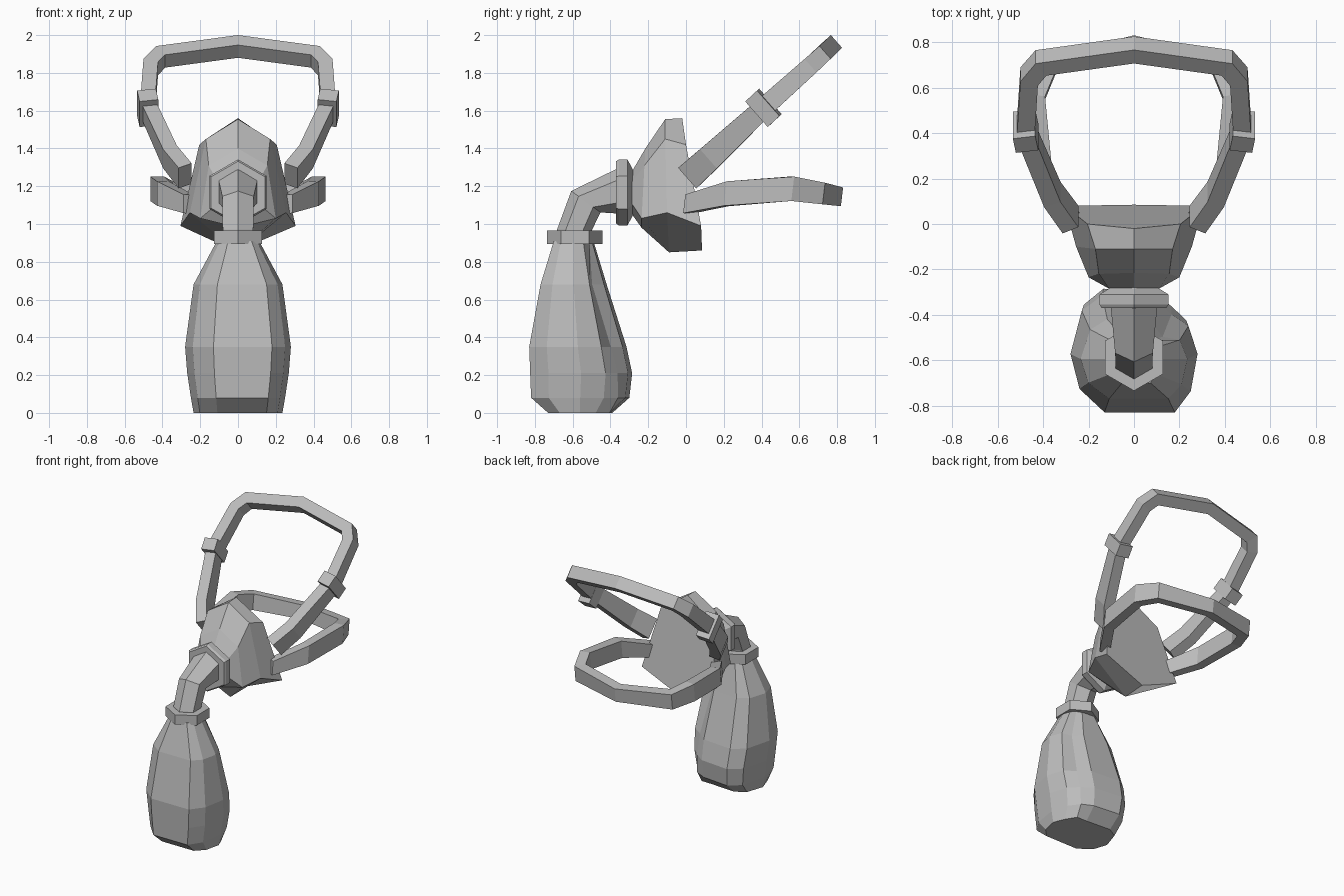
import bpy
from mathutils import Vector
from math import sin, cos, pi

cube = bpy.data.objects.get("Cube")
if cube:
    bpy.data.objects.remove(cube)

grey = bpy.data.materials.new("plain_grey")
grey.use_nodes = True
grey.diffuse_color = (0.5, 0.5, 0.5, 1)
grey.node_tree.nodes["Principled BSDF"].inputs["Base Color"].default_value = (0.5, 0.5, 0.5, 1)


def loft(name, rings):
    """Skin a list of equal-length rings and cap both ends."""
    n = len(rings[0])
    verts = [v for ring in rings for v in ring]
    faces = [tuple(range(n))[::-1], tuple(range(len(verts) - n, len(verts)))]
    for r in range(len(rings) - 1):
        for i in range(n):
            j = (i + 1) % n
            faces.append((r * n + i, r * n + j, (r + 1) * n + j, (r + 1) * n + i))
    mesh = bpy.data.meshes.new(name)
    mesh.from_pydata(verts, [], faces)
    mesh.materials.append(grey)
    obj = bpy.data.objects.new(name, mesh)
    bpy.context.collection.objects.link(obj)
    bpy.context.view_layer.objects.active = obj
    bpy.ops.object.mode_set(mode='EDIT')
    bpy.ops.mesh.select_all(action='SELECT')
    bpy.ops.mesh.normals_make_consistent(inside=False)
    bpy.ops.object.mode_set(mode='OBJECT')


def hexagon(centre, radius, up):
    """Hexagon with a corner along 'up', lying across the model's x axis."""
    up = Vector(up).normalized()
    side = Vector((1, 0, 0))
    return [Vector(centre) + radius * (up * cos(k * pi / 3) + side * sin(k * pi / 3))
            for k in range(6)]


def sweep(name, path, normal, widths, depth):
    """Rectangular band along a path; widths run along the normal."""
    path = [Vector(p) for p in path]
    normal = Vector(normal).normalized()
    rings = []
    for i, p in enumerate(path):
        a = (p - path[max(i - 1, 0)]).normalized()
        b = (path[min(i + 1, len(path) - 1)] - p).normalized()
        t = (a + b).normalized()
        mitre = 1 / max(t.dot(b if b.length else a), 0.6)
        across = t.cross(normal).normalized() * depth / 2 * mitre
        up = normal * widths[i] / 2
        rings.append([p + across + up, p - across + up, p - across - up, p + across - up])
    loft(name, rings)


def mirrored(points):
    return points + [(-x, y, z) for x, y, z in points[-2::-1]]


# Reservoir bag: an uneven outline with a crease at the back right
outline = [(-.13, 0), (.18, 0), (.25, .18), (.28, .50), (.24, .74), (.15, .78),
           (.09, .96), (-.14, 1), (-.23, .87), (-.28, .50), (-.24, .20)]
levels = [(0, .84, -.73, -.39, 0), (.08, .89, -.82, -.30, .1), (.21, .96, -.825, -.285, .3),
          (.35, 1, -.83, -.315, .5), (.68, .84, -.77, -.42, 1), (.91, .4, -.70, -.49, .6)]
rings = []
for z, width, front, back, crease in levels:
    ring = [Vector((x * width, front + (back - front) * t, z)) for x, t in outline]
    ring[5] += Vector((.03, .06, 0)) * (1 - crease)
    rings.append(ring)
loft("reservoir_bag", rings)

# Collar at the neck of the bag
loft("bag_collar", [hexagon((0, -.588, z), .147, (0, -1, 0)) for z in (.893, .965)])

# Bent pipe from the bag to the mask
loft("elbow_pipe", [
    hexagon((0, -.593, .90), .093, (0, -1, 0)),
    hexagon((0, -.590, .97), .093, (0, -1, 0)),
    hexagon((0, -.530, 1.118), .096, (0, -.75, .55)),
    hexagon((0, -.360, 1.172), .118, (0, -.1, 1))])

# Flange joining pipe and mask
loft("mask_flange", [hexagon((0, y, 1.167), r, (0, 0, 1))
                     for y, r in ((-.37, .165), (-.355, .175), (-.31, .175), (-.27, .10))])


# Mask shell: rings of six corners, each given by its right half
def shell_ring(top, upper, lower, bottom):
    flip = lambda p: (-p[0], p[1], p[2])
    return [Vector(p) for p in (top, upper, lower, bottom, flip(lower), flip(upper))]


loft("mask_shell", [
    shell_ring((0, -.285, 1.28), (.11, -.285, 1.225), (.11, -.285, 1.105), (0, -.285, 1.05)),
    shell_ring((0, -.215, 1.40), (.155, -.22, 1.31), (.20, -.235, 1.03), (0, -.235, .98)),
    shell_ring((0, -.11, 1.555), (.17, -.11, 1.45), (.255, -.10, 1.06), (0, -.09, .85)),
    shell_ring((0, -.02, 1.56), (.205, 0, 1.42), (.305, .08, .99), (0, .085, .86))])

# Upper head strap
upper = [(.28, .02, 1.255), (.36, .13, 1.355), (.478, .41, 1.615), (.462, .65, 1.83),
         (.41, .71, 1.885), (0, .767, 1.94)]
tilt = (0, -.66, .75)
widths = [.145, .135, .105, .095, .09, .09]
sweep("upper_strap", mirrored(upper), tilt, widths + widths[-2::-1], .078)

# Buckles on the upper strap
along = Vector((.15, .70, .65)).normalized() * .043
for side, label in ((1, "left"), (-1, "right")):
    ends = [Vector(upper[2]) + along * k for k in (-1, 1)]
    sweep(label + "_strap_buckle", [(side * p.x, p.y, p.z) for p in ends], tilt, [.18, .18], .10)

# Lower head strap
lower = [(.26, .01, 1.105), (.395, .22, 1.16), (.428, .56, 1.187), (.37, .70, 1.165), (0, .79, 1.148)]
sweep("lower_strap", mirrored(lower), (0, .12, 1),
      [.10, .13, .13, .115, .10, .115, .13, .13, .10], .07)
